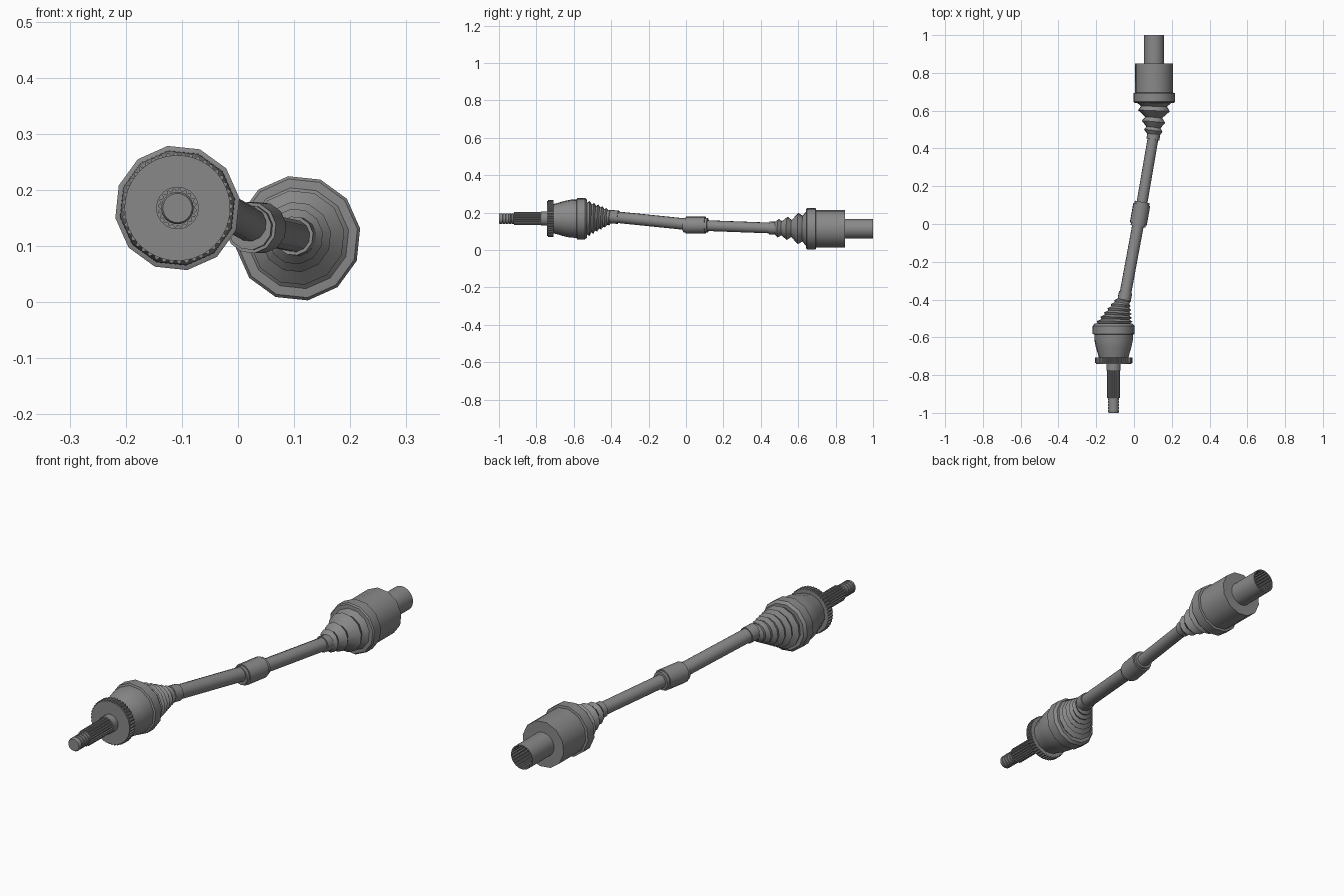
import bpy, bmesh, math
from mathutils import Vector

cube = bpy.data.objects.get("Cube")
if cube:
    bpy.data.objects.remove(cube, do_unlink=True)

steel = bpy.data.materials.new("grey steel")
steel.use_nodes = True
grey = (0.25, 0.25, 0.25, 1)
steel.diffuse_color = grey
steel.node_tree.nodes["Principled BSDF"].inputs["Base Color"].default_value = grey

Y = Vector((0, 1, 0))


def loft(name, sections, sides=12, angle=35):
    """Skin rings given as (centre, axis, radius, tooth depth); both ends are capped."""
    bm = bmesh.new()
    rings = []
    for centre, axis, radius, tooth in sections:
        axis = axis.normalized()
        u = axis.cross(Vector((0, 0, 1))).normalized()
        w = u.cross(axis)
        ring = []
        for i in range(sides):
            a = math.radians(9) + math.tau * i / sides
            r = radius - (tooth if i % 4 > 1 else 0)
            ring.append(bm.verts.new(centre + (u * math.cos(a) + w * math.sin(a)) * r))
        rings.append(ring)
    for a, b in zip(rings, rings[1:]):
        for i in range(sides):
            j = (i + 1) % sides
            bm.faces.new((a[i], a[j], b[j], b[i]))
    bm.faces.new(rings[0])
    bm.faces.new(rings[-1])
    bmesh.ops.recalc_face_normals(bm, faces=bm.faces)
    mesh = bpy.data.meshes.new(name)
    bm.to_mesh(mesh)
    bm.free()
    mesh.materials.append(steel)
    obj = bpy.data.objects.new(name, mesh)
    bpy.context.collection.objects.link(obj)
    bpy.ops.object.select_all(action="DESELECT")
    obj.select_set(True)
    bpy.context.view_layer.objects.active = obj
    bpy.ops.object.shade_smooth_by_angle(angle=math.radians(angle))
    return obj


def turned(name, x, z, profile, sides=12, angle=35):
    """Turned part along y from (y, radius[, tooth depth]) points."""
    loft(name, [(Vector((x, p[0], z)), Y, p[1], p[2] if len(p) > 2 else 0)
                for p in profile], sides, angle)


def rod(name, a, b, profile, sides=12):
    """Turned part between two points from (fraction, radius) points."""
    loft(name, [(a.lerp(b, t), b - a, r, 0) for t, r in profile], sides)


def boot(name, a, axis_a, b, axis_b, profile):
    """Bellows whose rings turn from one axis to the other."""
    loft(name, [(a.lerp(b, t), axis_a.lerp(axis_b, t), r, 0) for t, r in profile])


# Joint centres and the bent half shafts
fx, fz = -0.108, 0.168
rx, rz = 0.107, 0.114
front_end = Vector((-0.046, -0.37, 0.176))
middle = Vector((0.032, 0.052, 0.133))
rear_end = Vector((0.101, 0.455, 0.118))
front_dir = (middle - front_end).normalized()
rear_dir = (rear_end - middle).normalized()
rod("front_half_shaft", front_end - front_dir * 0.08, middle, [(0, 0.031), (1, 0.031)])
rod("rear_half_shaft", middle, rear_end + rear_dir * 0.08, [(0, 0.029), (1, 0.029)])

# Damper sleeve at the middle
half = (rear_end - front_end).normalized() * 0.066
half.z = 0
rod("damper_sleeve", middle - half, middle + half,
    [(0, 0.040), (0.1, 0.040), (0.1, 0.046), (0.9, 0.046), (0.9, 0.040), (1, 0.040)])

# Front stub: threaded tip, splines and collar
thread = [(-1, 0.026)]
for i in range(5):
    y = -0.995 + i * 0.016
    thread += [(y, 0.029), (y + 0.010, 0.029), (y + 0.011, 0.026), (y + 0.015, 0.026)]
turned("threaded_tip", fx, fz, thread, 20)
turned("front_splines", fx, fz, [(-0.92, 0.035, 0.004), (-0.775, 0.035, 0.004)], 80)
turned("front_collar", fx, fz, [(-0.775, 0.038), (-0.73, 0.038)], 24)

# Toothed sensor ring
turned("sensor_ring", fx, fz, [(-0.742, 0.094), (-0.737, 0.094), (-0.737, 0.099, 0.005),
                               (-0.708, 0.099, 0.005), (-0.708, 0.080)], 176)

# Front joint housing and clamp band
turned("front_housing", fx, fz, [(-0.71, 0.079), (-0.69, 0.084), (-0.65, 0.096),
                                 (-0.615, 0.103), (-0.57, 0.104)])
turned("front_clamp", fx, fz, [(-0.585, 0.106), (-0.582, 0.112), (-0.54, 0.112),
                               (-0.528, 0.102), (-0.528, 0.08)])

# Front bellows, narrowing toward the shaft
folds = [(0, 0.085)]
peaks = 6
for i in range(peaks):
    t = 0.09 + i * 0.135
    r = 0.095 - i * 0.0105
    folds += [(t, r), (t + 0.068, r - 0.020 + i * 0.0015)]
boot("front_boot", Vector((fx, -0.53, fz)), Y, front_end, front_dir, folds + [(0.9, 0.032)])
rod("front_boot_cuff", front_end - front_dir * 0.035, front_end + front_dir * 0.008,
    [(0, 0.036), (1, 0.036)])

# Rear bellows and cuff
boot("rear_boot", rear_end, rear_dir, Vector((rx, 0.65, rz)), Y,
     [(0.1, 0.034), (0.2, 0.050), (0.29, 0.038), (0.44, 0.063), (0.56, 0.046),
      (0.74, 0.085), (0.86, 0.070), (0.97, 0.095), (1, 0.095)])
rod("rear_boot_cuff", rear_end - rear_dir * 0.008, rear_end + rear_dir * 0.028,
    [(0, 0.035), (1, 0.035)])

# Rear joint housing and clamp band
turned("rear_clamp", rx, rz, [(0.640, 0.085), (0.642, 0.107), (0.648, 0.112),
                              (0.693, 0.112), (0.695, 0.102)])
turned("rear_housing", rx, rz, [(0.68, 0.102), (0.85, 0.102)])

# Output tube with a splined bore
turned("output_tube", rx, rz, [(0.85, 0.053), (1, 0.053), (1, 0.050, 0.004),
                               (0.87, 0.050, 0.004)], 96)
